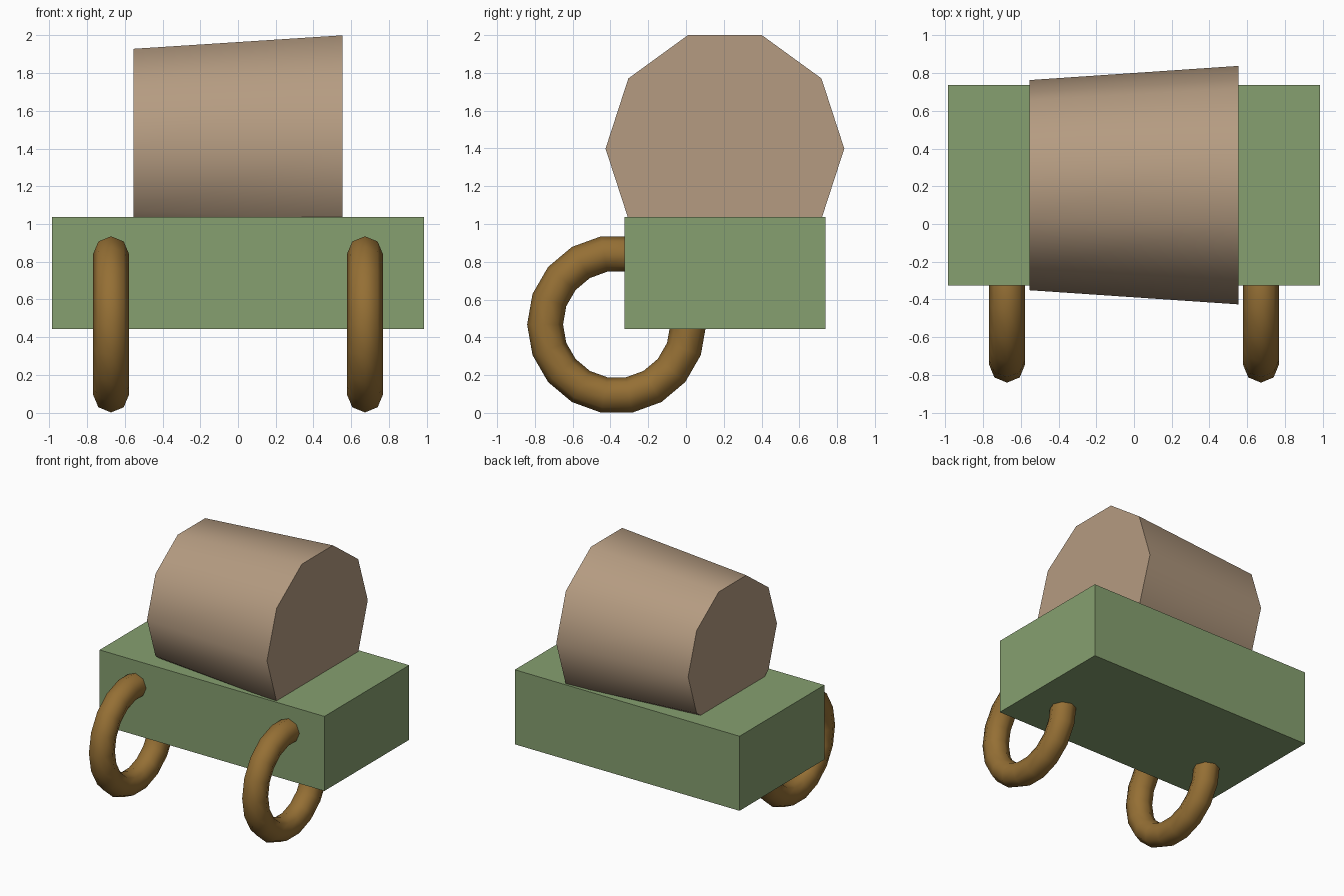
import bpy
from math import pi, radians

if "Cube" in bpy.data.objects:
    bpy.data.objects.remove(bpy.data.objects["Cube"])


def finish(name, color, smooth_angle=None):
    obj = bpy.context.object
    obj.name = name
    mat = bpy.data.materials.get(color[0]) or bpy.data.materials.new(color[0])
    mat.diffuse_color = (*color[1], 1)
    mat.use_nodes = True
    mat.node_tree.nodes["Principled BSDF"].inputs["Base Color"].default_value = mat.diffuse_color
    obj.data.materials.append(mat)
    if smooth_angle:
        bpy.ops.object.shade_smooth_by_angle(angle=radians(smooth_angle))
    return obj


GREEN = ("green", (0.24, 0.35, 0.16))
TAN = ("tan", (0.46, 0.33, 0.22))
BROWN = ("brown", (0.30, 0.16, 0.035))

# Box base
bpy.ops.mesh.primitive_cube_add(size=1, location=(0, 0.206, 0.74))
base = finish("base", GREEN)
base.scale = (1.974, 1.064, 0.592)

# Ten-sided tapered barrel lying along x, sunk into the base
bpy.ops.mesh.primitive_cone_add(vertices=10, radius1=0.557, radius2=0.632, depth=1.106,
                                location=(0, 0.206, 1.399), rotation=(0, pi / 2, 0))
finish("barrel", TAN, 50)

# Pair of rings passing through the lower front edge of the base
for side, x in (("left", -0.673), ("right", 0.673)):
    bpy.ops.mesh.primitive_torus_add(major_segments=18, minor_segments=8,
                                     major_radius=0.379, minor_radius=0.095,
                                     location=(x, -0.367, 0.468),
                                     rotation=(pi / 2, 0, pi / 2))
    finish(side + "_ring", BROWN, 60)
